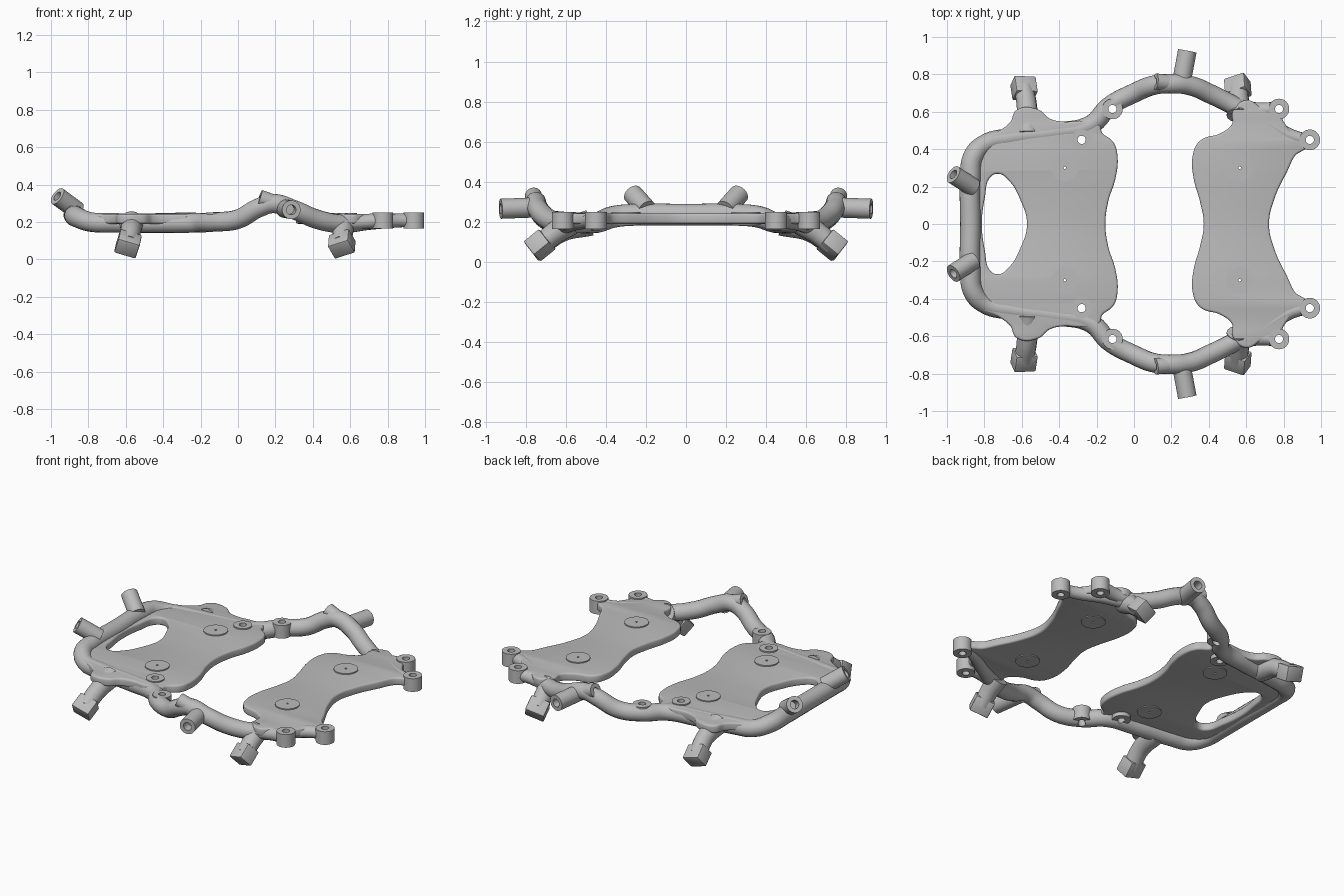
import bpy, bmesh, math
from mathutils import Vector, Matrix

if "Cube" in bpy.data.objects:
    bpy.data.objects.remove(bpy.data.objects["Cube"], do_unlink=True)

grey = bpy.data.materials.new("plain_grey")
grey.use_nodes = True
grey.diffuse_color = (0.5, 0.5, 0.5, 1)
grey.node_tree.nodes["Principled BSDF"].inputs["Base Color"].default_value = (0.5, 0.5, 0.5, 1)
parts = []


def add_part(name, mesh, mirror=True):
    ob = bpy.data.objects.new(name, mesh)
    bpy.context.collection.objects.link(ob)
    if mirror:
        mod = ob.modifiers.new("mirror", "MIRROR")
        mod.use_axis = (False, True, False)
        mod.use_mirror_merge = False
    parts.append(ob)
    return ob


def add_spline(curve, points, cyclic, radii=None):
    sp = curve.splines.new("BEZIER")
    sp.bezier_points.add(len(points) - 1)
    sp.use_cyclic_u = cyclic
    for i, (bp, p) in enumerate(zip(sp.bezier_points, points)):
        bp.co = Vector(p).to_3d()
        bp.radius = radii[i] if radii else 1
        bp.handle_left_type = bp.handle_right_type = "AUTO"


def curve_to_mesh(curve, z=0):
    ob = bpy.data.objects.new("temp", curve)
    bpy.context.collection.objects.link(ob)
    dg = bpy.context.evaluated_depsgraph_get()
    mesh = bpy.data.meshes.new_from_object(ob.evaluated_get(dg))
    bpy.data.objects.remove(ob, do_unlink=True)
    bm = bmesh.new()
    bm.from_mesh(mesh)
    bmesh.ops.remove_doubles(bm, verts=bm.verts, dist=0.00005)
    bmesh.ops.recalc_face_normals(bm, faces=bm.faces)
    bmesh.ops.translate(bm, verts=bm.verts, vec=(0, 0, z))
    bm.to_mesh(mesh)
    bm.free()
    return mesh


def tube(name, points, r, mirror=True, radii=None):
    cu = bpy.data.curves.new(name, "CURVE")
    cu.dimensions = "3D"
    cu.bevel_depth, cu.bevel_resolution = r, 6
    cu.resolution_u, cu.use_fill_caps = 8, True
    add_spline(cu, points, False, radii)
    return add_part(name, curve_to_mesh(cu), mirror)


def plate(name, half, hole=None):
    # The half outline starts and ends on or beside the centre line
    cu = bpy.data.curves.new(name, "CURVE")
    cu.dimensions, cu.fill_mode = "2D", "BOTH"
    cu.extrude, cu.bevel_depth, cu.bevel_resolution = 0.014, 0.012, 2
    cu.resolution_u = 8
    for h in filter(None, (half, hole)):
        add_spline(cu, h + [(x, -y) for x, y in reversed(h) if y > 0], True)
    return add_part(name, curve_to_mesh(cu, 0.216), False)


def cylinder(bm, p0, p1, r, segs=32):
    a, b = Vector(p0), Vector(p1)
    rot = (b - a).to_track_quat("Z", "Y").to_matrix().to_4x4()
    return bmesh.ops.create_cone(bm, cap_ends=True, segments=segs, radius1=r, radius2=r,
                                 depth=(b - a).length,
                                 matrix=Matrix.Translation((a + b) / 2) @ rot)["verts"]


def bm_part(name, bm, mirror=True):
    mesh = bpy.data.meshes.new(name)
    bm.to_mesh(mesh)
    bm.free()
    return add_part(name, mesh, mirror)


def socket_stub(name, p0, p1, r, bore):
    # Round stub with a blind hole in its free end
    bm = bmesh.new()
    cylinder(bm, p0, p1, r)
    axis = (Vector(p1) - Vector(p0)).normalized()
    bm.normal_update()
    cap = max(bm.faces, key=lambda f: f.normal.dot(axis) + f.calc_center_median().dot(axis))
    bmesh.ops.inset_region(bm, faces=[cap], thickness=r - bore)
    inner = bmesh.ops.extrude_face_region(bm, geom=[cap])["geom"]
    bmesh.ops.delete(bm, geom=[cap], context="FACES")
    bmesh.ops.translate(bm, vec=-axis * 0.06,
                        verts=[v for v in inner if isinstance(v, bmesh.types.BMVert)])
    bm_part(name, bm)


def leg(name, points, roll):
    # Drooping arm that ends in a rolled, lightly bevelled block
    tube(name + "_arm", points, 0.052, radii=[1.25, 1.05, 1])
    end = Vector(points[-1])
    rot = (end - Vector(points[1])).to_track_quat("Z", "Y").to_matrix().to_4x4()
    bm = bmesh.new()
    bmesh.ops.create_cube(bm, size=1, matrix=Matrix.Translation(end) @ rot
                          @ Matrix.Rotation(math.radians(roll), 4, "Z")
                          @ Matrix.Diagonal((0.12, 0.095, 0.1, 1)))
    bmesh.ops.bevel(bm, geom=bm.edges[:], offset=0.008, segments=2, affect="EDGES", profile=0.5)
    bm_part(name + "_block", bm)


# Deck plates
left_half = [(-0.165, 0), (-0.15, 0.12), (-0.11, 0.25), (-0.1, 0.36), (-0.12, 0.43),
             (-0.18, 0.48), (-0.2, 0.53), (-0.28, 0.54), (-0.38, 0.535), (-0.46, 0.555),
             (-0.515, 0.6), (-0.62, 0.6), (-0.65, 0.54), (-0.72, 0.485), (-0.82, 0.44),
             (-0.87, 0.36), (-0.87, 0.15)]
window = [(-0.56, 0), (-0.595, 0.13), (-0.66, 0.24), (-0.72, 0.28), (-0.775, 0.26),
          (-0.81, 0.14), (-0.825, 0)]
right_half = [(0.385, 0), (0.365, 0.12), (0.33, 0.25), (0.325, 0.36), (0.36, 0.435),
              (0.47, 0.475), (0.535, 0.53), (0.54, 0.6), (0.6, 0.65), (0.68, 0.61),
              (0.76, 0.6), (0.79, 0.54), (0.86, 0.46), (0.92, 0.44), (0.85, 0.37),
              (0.81, 0.29), (0.74, 0.14), (0.71, 0)]
plate("wide_deck_plate", left_half, window)
plate("narrow_deck_plate", right_half)

# Frame tube that loops around one end and along both sides
rail = [(-0.875, 0, 0.235), (-0.875, 0.25, 0.235), (-0.86, 0.36, 0.225), (-0.79, 0.43, 0.2),
        (-0.66, 0.46, 0.195), (-0.42, 0.49, 0.193), (-0.23, 0.53, 0.195), (-0.13, 0.63, 0.2),
        (0, 0.7, 0.215), (0.11, 0.743, 0.275), (0.19, 0.75, 0.298), (0.3, 0.74, 0.265),
        (0.42, 0.69, 0.215), (0.55, 0.625, 0.19), (0.7, 0.55, 0.2), (0.84, 0.47, 0.207),
        (0.94, 0.445, 0.21)]
rail_radii = [1.1] * 3 + [1.04] * 10 + [1, 0.85, 0.75, 0.7]
tube("frame_rail", [(x, -y, z) for x, y, z in reversed(rail[1:])] + rail, 0.05, False,
     rail_radii[:0:-1] + rail_radii)
tube("rail_branch", [(0.53, 0.635, 0.19), (0.66, 0.61, 0.2), (0.775, 0.615, 0.21)], 0.04)

# Legs and socket stubs
leg("wide_leg", [(-0.57, 0.48, 0.195), (-0.572, 0.62, 0.155), (-0.588, 0.725, 0.083)], 20)
leg("narrow_leg", [(0.56, 0.58, 0.195), (0.56, 0.66, 0.14), (0.555, 0.73, 0.083)], -22)
socket_stub("end_stub", (-0.86, 0.195, 0.26), (-0.966, 0.265, 0.338), 0.05, 0.026)
socket_stub("side_stub", (0.25, 0.74, 0.272), (0.285, 0.925, 0.265), 0.05, 0.026)
socket_stub("peak_stub", (0.205, 0.752, 0.298), (0.115, 0.762, 0.33), 0.043, 0.018)

# Mounting bosses, round pads and the holes through them
boss_spots = [(-0.28, 0.45), (-0.115, 0.615), (0.775, 0.615), (0.94, 0.45)]
pad_spots = [(-0.37, 0.3), (0.565, 0.3)]
boss, pad, cut = bmesh.new(), bmesh.new(), bmesh.new()
for x, y in boss_spots:
    cylinder(boss, (x, y, 0.165), (x, y, 0.25), 0.055)
    cylinder(cut, (x, y, 0.1), (x, y, 0.4), 0.022, 20)
for x, y in pad_spots:
    cylinder(pad, (x, y, 0.184), (x, y, 0.249), 0.072, 40)
    cylinder(cut, (x, y, 0.1), (x, y, 0.4), 0.007, 10)
bm_part("mounting_bosses", boss)
bm_part("round_pads", pad)
cutter = bm_part("hole_cutter", cut)
cutter.hide_render = True
parts.remove(cutter)

drilled = ("wide_deck_plate", "narrow_deck_plate", "frame_rail", "rail_branch",
           "mounting_bosses", "round_pads")
for ob in parts:
    if ob.name in drilled:
        mod = ob.modifiers.new("holes", "BOOLEAN")
        mod.operation, mod.solver, mod.object = "DIFFERENCE", "EXACT", cutter

# Apply the modifiers, then colour and smooth every part
dg = bpy.context.evaluated_depsgraph_get()
finished = [bpy.data.meshes.new_from_object(ob.evaluated_get(dg)) for ob in parts]
bpy.ops.object.select_all(action="DESELECT")
for ob, mesh in zip(parts, finished):
    ob.modifiers.clear()
    ob.data = mesh
    mesh.materials.clear()
    mesh.materials.append(grey)
    ob.select_set(True)
bpy.context.view_layer.objects.active = parts[0]
bpy.ops.object.shade_smooth_by_angle(angle=math.radians(35))
bpy.data.objects.remove(cutter, do_unlink=True)
